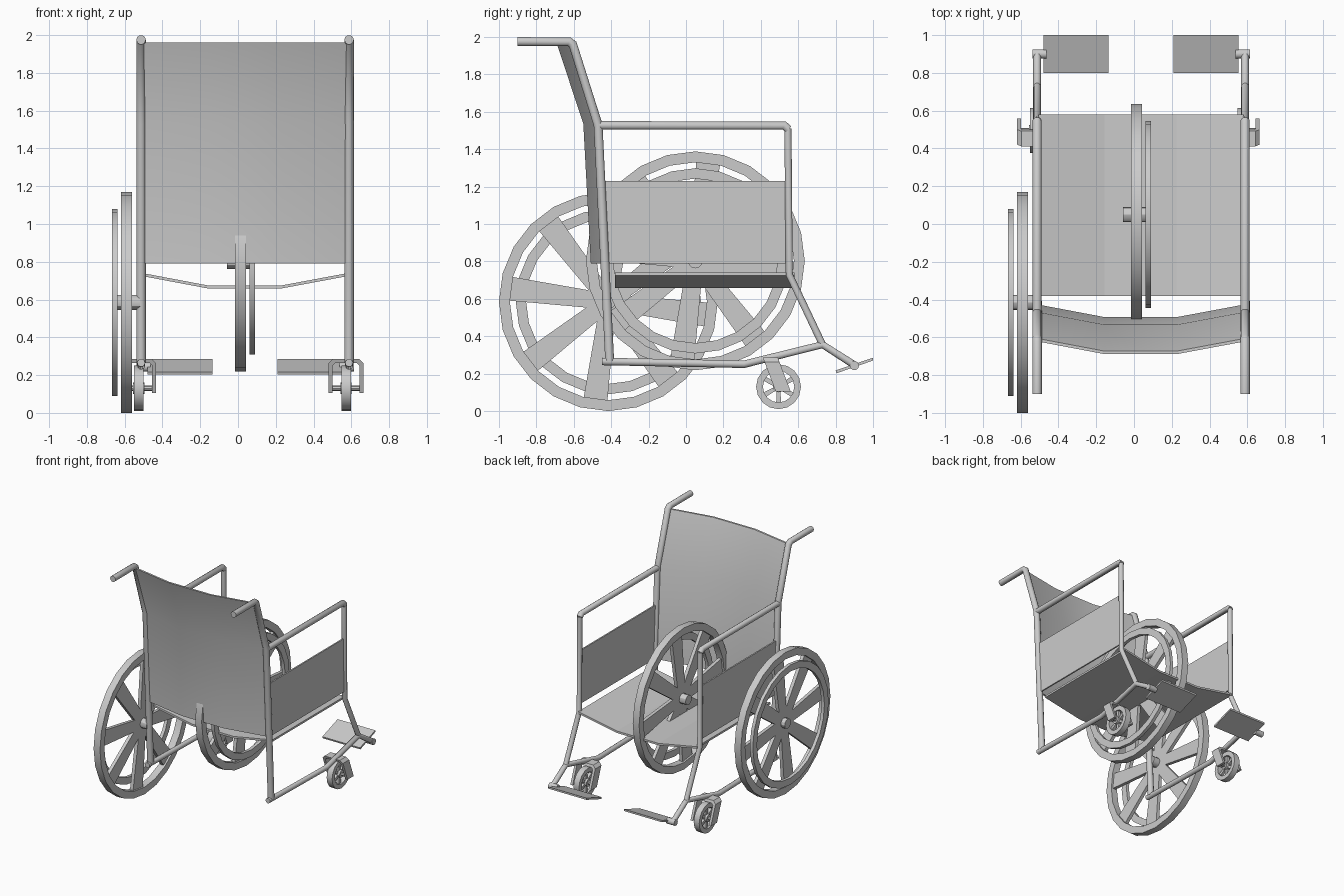
import bpy, bmesh, math
from mathutils import Vector

if "Cube" in bpy.data.objects:
    bpy.data.objects.remove(bpy.data.objects["Cube"])

FRAME_X = {"left": -0.513, "right": 0.588}


def add_mesh(name, verts, faces, smooth=True):
    me = bpy.data.meshes.new(name)
    bm = bmesh.new()
    vs = [bm.verts.new(v) for v in verts]
    for f in faces:
        bm.faces.new([vs[i] for i in f])
    bmesh.ops.recalc_face_normals(bm, faces=bm.faces)
    bm.to_mesh(me)
    bm.free()
    ob = bpy.data.objects.new(name, me)
    bpy.context.collection.objects.link(ob)
    if smooth:
        bpy.ops.object.select_all(action='DESELECT')
        ob.select_set(True)
        bpy.context.view_layer.objects.active = ob
        bpy.ops.object.shade_smooth_by_angle(angle=math.radians(30))
    return ob


def tube(name, pts, r):
    cu = bpy.data.curves.new(name, 'CURVE')
    cu.dimensions = '3D'
    cu.bevel_depth = r
    cu.bevel_resolution = 3
    cu.use_fill_caps = True
    sp = cu.splines.new('POLY')
    sp.points.add(len(pts) - 1)
    for p, co in zip(sp.points, pts):
        p.co = (*co, 1)
    ob = bpy.data.objects.new(name, cu)
    bpy.context.collection.objects.link(ob)
    return ob


def prism(name, a, b, smooth=False):
    """Solid between two matching outlines."""
    n = len(a)
    faces = [(i, (i + 1) % n, n + (i + 1) % n, n + i) for i in range(n)]
    return add_mesh(name, a + b, faces + [tuple(range(n)), tuple(range(n, 2 * n))], smooth)


def box(name, x, y, z):
    a, b = [[(xx, y[0], z[0]), (xx, y[1], z[0]), (xx, y[1], z[1]), (xx, y[0], z[1])] for xx in x]
    return prism(name, a, b)


def ring(name, c, ro, ri, x0, x1, n):
    """Ring of rectangular section turning about the x axis."""
    verts, faces = [], []
    for i in range(n):
        t = 2 * math.pi * i / n
        for x, r in ((x0, ro), (x1, ro), (x1, ri), (x0, ri)):
            verts.append((c[0] + x, c[1] + r * math.cos(t), c[2] + r * math.sin(t)))
        j = (i + 1) % n
        faces += [(4 * i + k, 4 * i + (k + 1) % 4, 4 * j + (k + 1) % 4, 4 * j + k) for k in range(4)]
    return add_mesh(name, verts, faces)


def disc(name, c, r, x0, x1, n=12):
    a, b = [[(c[0] + x, c[1] + r * math.cos(2 * math.pi * i / n),
              c[2] + r * math.sin(2 * math.pi * i / n)) for i in range(n)] for x in (x0, x1)]
    return prism(name, a, b, True)


def spokes(name, c, count, phase, r1, w0, w1, h):
    for i in range(count):
        t = math.radians(phase) + 2 * math.pi * i / count
        u = Vector((0, math.cos(t), math.sin(t)))
        v = Vector((0, -math.sin(t), math.cos(t)))
        pts = [u * 0.01 + v * w0 / 2, u * r1 + v * w1 / 2, u * r1 - v * w1 / 2, u * 0.01 - v * w0 / 2]
        a, b = [[tuple(Vector(c) + p + Vector((s * h, 0, 0))) for p in pts] for s in (-1, 1)]
        prism(f"{name}_{i}", a, b)


def big_wheel(side, c, s):
    ring(side + "_tyre", c, 0.585, 0.527, -0.029, 0.029, 24)
    ring(side + "_hand_rim", c, 0.495, 0.44, s * 0.049, s * 0.076, 24)
    spokes(side + "_wheel_spoke", c, 8, 37.5, 0.55, 0.085, 0.13, 0.014)
    disc(side + "_wheel_hub", c, 0.04, -s * 0.072, s * 0.049)


# large wheels, one fitted and one detached
big_wheel("left", (-0.59, -0.415, 0.585), -1)
big_wheel("right", (0.013, 0.05, 0.803), 1)

# sagging seat and backrest share one cross profile: (x, sag)
CROSS = [(-0.505, 0), (-0.155, 0.066), (0.226, 0.066), (0.58, 0)]


def seat_outline(y):
    return ([(x, y, 0.74 - d) for x, d in CROSS]
            + [(x, y, 0.724 - d) for x, d in reversed(CROSS)])


prism("seat", seat_outline(-0.38), seat_outline(0.58))

back_rows = [(-0.435, 0.79), (-0.475, 1.535), (-0.615, 1.96)]
verts, faces = [], []
for y, z in back_rows:
    verts += [(x, y - d + 0.008, z) for x, d in CROSS]
    verts += [(x, y - d - 0.008, z) for x, d in reversed(CROSS)]
for r in range(2):
    faces += [(8 * r + k, 8 * r + (k + 1) % 8, 8 * r + 8 + (k + 1) % 8, 8 * r + 8 + k) for k in range(8)]
faces += [(o + k, o + k + 1, o + 6 - k, o + 7 - k) for o in (0, 16) for k in range(3)]
add_mesh("backrest", verts, faces)

for side, x in FRAME_X.items():
    inward = 1 if x < 0 else -1

    def path(*yz):
        return [(x, y, z) for y, z in yz]

    # frame tubes
    tube(side + "_back_post", path((-0.90, 1.975), (-0.625, 1.975), (-0.605, 1.96),
                                   (-0.47, 1.53), (-0.408, 0.265)), 0.025)
    tube(side + "_armrest", path((-0.47, 1.527), (0.525, 1.527), (0.548, 1.505)), 0.024)
    tube(side + "_front_post", path((0.545, 1.51), (0.552, 0.73), (0.73, 0.355)), 0.02)
    tube(side + "_lower_rail", path((-0.45, 0.265), (0.31, 0.25), (0.73, 0.355), (0.91, 0.24)), 0.021)

    # side panel
    box(side + "_side_panel", (x - 0.006, x + 0.006), (-0.44, 0.54), (0.79, 1.23))

    # footrest
    tube(side + "_footrest_joint", [(x - inward * 0.025, 0.9, 0.243), (x + inward * 0.05, 0.9, 0.243)], 0.025)
    fx = (x + inward * 0.034, x + inward * 0.378)
    a, b = [[(p, 0.80, 0.217), (p, 1.0, 0.285), (p, 1.0, 0.270), (p, 0.805, 0.202)] for p in fx]
    prism(side + "_footrest", a, b)

    # caster wheel
    cx = x - 0.013 if x < 0 else x - 0.016
    c = (cx, 0.495, 0.13)
    ring(side + "_caster_tyre", c, 0.12, 0.084, -0.025, 0.025, 16)
    spokes(side + "_caster_spoke", c, 6, 30, 0.09, 0.02, 0.026, 0.012)
    disc(side + "_caster_hub", c, 0.03, -0.03, 0.03)
    disc(side + "_caster_axle", c, 0.014, -0.09, 0.09, 8)

    # slanted caster fork with rounded shoulders
    half = [(-0.093, 0.105), (-0.093, 0.262), (-0.07, 0.285)]
    inner = [(-0.072, 0.105), (-0.072, 0.25), (-0.058, 0.264)]
    outline = (half + [(-p, z) for p, z in reversed(half)]
               + [(-p, z) for p, z in inner] + list(reversed(inner)))
    a, b = [[(cx + p, 0.455 + (0.275 - z) * 0.38 + d, z) for p, z in outline] for d in (-0.04, 0.04)]
    n = len(outline)
    quads = [(k, k + 1, n - 2 - k, n - 1 - k) for k in range(5)]
    faces = [(i, (i + 1) % n, n + (i + 1) % n, n + i) for i in range(n)]
    faces += quads + [tuple(i + n for i in q) for q in quads]
    add_mesh(side + "_caster_fork", a + b, faces, False)
